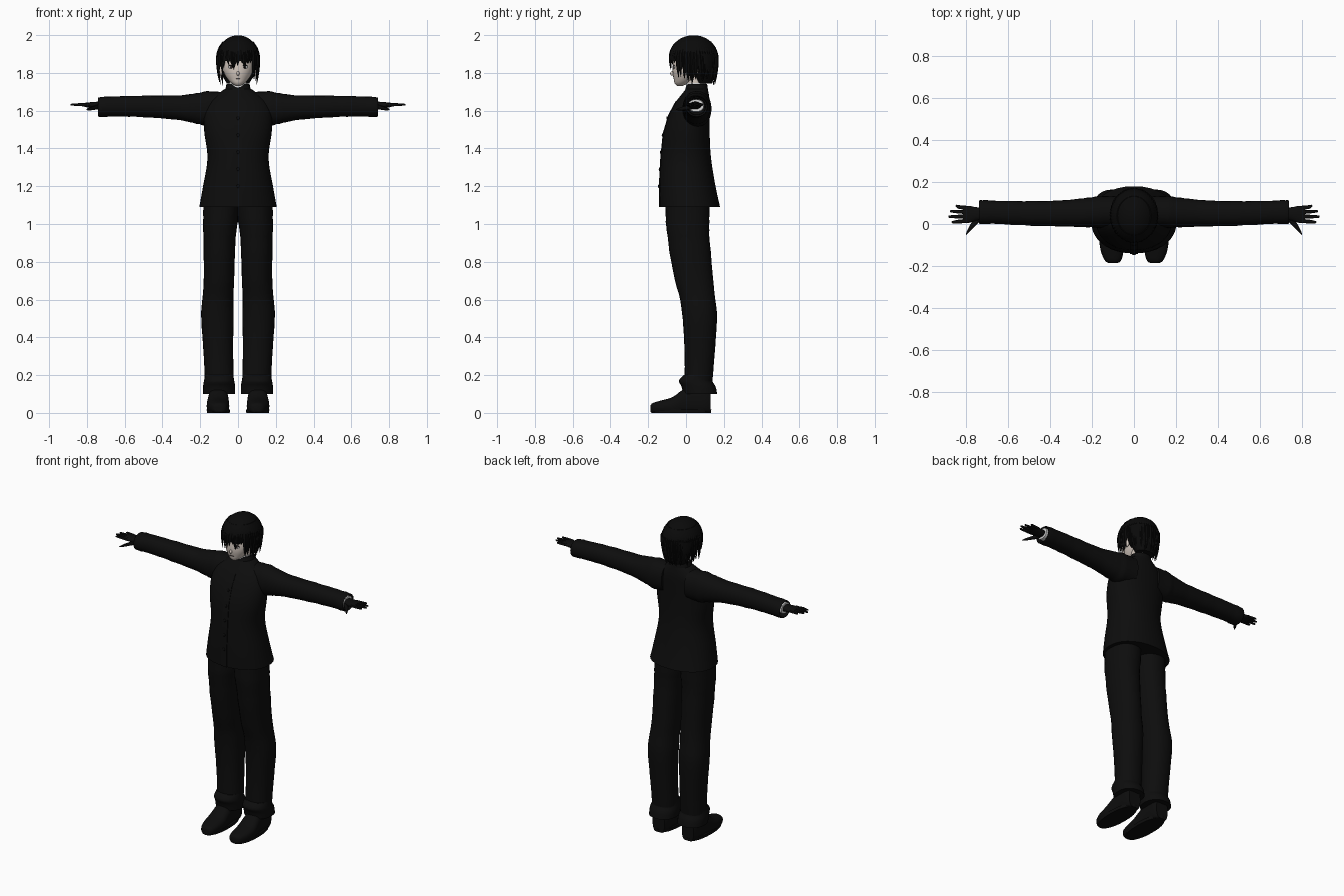
import bpy, bmesh, math, random
from mathutils import Vector

random.seed(4)
cube = bpy.data.objects.get("Cube")
if cube:
    bpy.data.objects.remove(cube)


def material(name, rgb):
    m = bpy.data.materials.new(name)
    m.use_nodes = True
    m.diffuse_color = (*rgb, 1)
    bsdf = m.node_tree.nodes["Principled BSDF"]
    bsdf.inputs["Base Color"].default_value = (*rgb, 1)
    bsdf.inputs["Roughness"].default_value = 0.9
    return m


CLOTH = material("black cloth", (0.004, 0.004, 0.004))
HAIR = material("black hair", (0.003, 0.003, 0.003))
SKIN = material("pale skin", (0.66, 0.58, 0.52))
WHITE = material("white shirt", (0.7, 0.7, 0.7))
LINE = material("dark face line", (0.03, 0.02, 0.02))


def finish(name, bm, mat, mirror=False, angle=45):
    bmesh.ops.recalc_face_normals(bm, faces=bm.faces)
    mesh = bpy.data.meshes.new(name)
    bm.to_mesh(mesh)
    bm.free()
    obj = bpy.data.objects.new(name, mesh)
    bpy.context.collection.objects.link(obj)
    mesh.materials.append(mat)
    if mirror:
        obj.modifiers.new("Mirror", 'MIRROR').use_mirror_merge = False
    bpy.ops.object.select_all(action='DESELECT')
    obj.select_set(True)
    bpy.context.view_layer.objects.active = obj
    bpy.ops.object.shade_smooth_by_angle(angle=math.radians(angle))
    return obj


def refine(rings, sub):
    """Catmull-Rom interpolation between the given sections."""
    out = []
    for i in range(len(rings) - 1):
        p = [rings[max(0, min(len(rings) - 1, i + k))] for k in (-1, 0, 1, 2)]
        for s in range(sub):
            t = s / sub
            out.append([0.5 * (2 * b + (c - a) * t + (2 * a - 5 * b + 4 * c - d) * t ** 2
                               + (3 * b - a - 3 * c + d) * t ** 3) for a, b, c, d in zip(*p)])
    return out + [list(rings[-1])]


def loft(name, axis, rings, mat, mirror=False, n=24, power=2.2, sub=3, floor=False,
         wrinkle=0, ends=True):
    """Sections are (position on axis, centre a, centre b, radius a, radius b)."""
    bm = bmesh.new()
    loops = []
    for t, a, b, ra, rb in refine(rings, sub):
        loop = []
        f = 1 + random.uniform(-wrinkle, wrinkle)
        for k in range(n):
            c, s = math.cos(k * math.tau / n), math.sin(k * math.tau / n)
            u = a + f * ra * math.copysign(abs(c) ** (2 / power), c)
            v = b + f * rb * math.copysign(abs(s) ** (2 / power), s)
            p = {'x': (t, u, v), 'y': (u, t, v), 'z': (u, v, t)}[axis]
            loop.append(bm.verts.new((p[0], p[1], max(0, p[2])) if floor else p))
        loops.append(loop)
    for lo, hi in zip(loops, loops[1:]):
        for k in range(n):
            bm.faces.new((lo[k], lo[k - 1], hi[k - 1], hi[k]))
    if ends:
        bm.faces.new(loops[0])
        bm.faces.new(loops[-1])
    return finish(name, bm, mat, mirror)


# Jacket body with standing collar
loft("jacket", 'z', [
    (1.09, 0, .02, .205, .16), (1.2, 0, .008, .185, .148), (1.35, 0, 0, .161, .132),
    (1.48, 0, .003, .178, .122), (1.58, 0, .018, .18, .107), (1.65, 0, .037, .155, .088),
    (1.69, 0, .05, .105, .07), (1.715, 0, .057, .07, .058)], CLOTH, n=36)
loft("collar", 'z', [(1.69, 0, .056, .073, .063), (1.74, 0, .057, .061, .055)], CLOTH, sub=1)
loft("shirt_collar", 'z', [(1.7, 0, .052, .05, .053), (1.746, 0, .052, .05, .053)], WHITE, sub=1)
loft("neck", 'z', [(1.7, 0, .05, .046, .046), (1.8, 0, .045, .046, .046)], SKIN, sub=1)

# Front overlap and buttons follow the chest slope
bm = bmesh.new()
rows = []
for z, y in ((1.09, -.142), (1.2, -.142), (1.35, -.134), (1.48, -.121), (1.58, -.091), (1.65, -.053)):
    rows.append([bm.verts.new((x, y + dy, z)) for x, dy in ((-.02, .012), (-.02, -.002), (.02, -.002), (.02, .012))])
for lo, hi in zip(rows, rows[1:]):
    for k in range(3):
        bm.faces.new((lo[k], lo[k + 1], hi[k + 1], hi[k]))
finish("front_overlap", bm, CLOTH)
bm = bmesh.new()
for z, y in ((1.2, -.144), (1.29, -.14), (1.38, -.134), (1.47, -.124), (1.56, -.1)):
    ball = bmesh.ops.create_uvsphere(bm, u_segments=10, v_segments=6, radius=.009)["verts"]
    bmesh.ops.scale(bm, vec=(1, .5, 1), verts=ball)
    bmesh.ops.translate(bm, vec=(0, y, z), verts=ball)
finish("buttons", bm, CLOTH)

# Sleeves, cuffs and hands, built on the left and mirrored
loft("sleeve", 'x', [
    (.08, .06, 1.61, .075, .09), (.16, .058, 1.61, .075, .092), (.22, .055, 1.612, .07, .08),
    (.3, .052, 1.615, .064, .066), (.42, .05, 1.62, .06, .06), (.55, .052, 1.623, .058, .056),
    (.66, .056, 1.622, .055, .053), (.735, .057, 1.619, .057, .052),
    (.732, .057, 1.62, .047, .043), (.7, .057, 1.62, .044, .04)],
    CLOTH, True, sub=4, wrinkle=.025)
loft("shirt_cuff", 'x', [(.7, .053, 1.627, .043, .035), (.74, .053, 1.627, .041, .032)],
     WHITE, True, sub=1)
loft("palm", 'x', [
    (.7, .05, 1.628, .028, .024), (.75, .048, 1.628, .032, .019),
    (.79, .046, 1.63, .041, .014), (.815, .046, 1.631, .039, .01)], CLOTH, True, n=16)
for name, y, tip, spread in (("index", .015, .87, -.006), ("middle", .036, .886, -.001),
                             ("ring", .057, .878, .004), ("little", .076, .852, .01)):
    loft(name + "_finger", 'x', [
        (.79, y, 1.631, .01, .01), (.835, y + spread / 2, 1.632, .009, .008),
        (tip - .006, y + spread, 1.632, .006, .005), (tip, y + spread, 1.632, .002, .002)],
        CLOTH, True, n=8, sub=2)
loft("thumb", 'x', [
    (.735, .03, 1.622, .016, .014), (.765, .002, 1.614, .019, .011),
    (.788, -.028, 1.609, .013, .008), (.802, -.05, 1.606, .004, .003)], CLOTH, True, n=10)

# Trousers with turned-up hems
loft("trouser_leg", 'z', [
    (.13, .1, .065, .076, .07), (.2, .1, .068, .076, .074), (.35, .105, .073, .08, .082),
    (.5, .109, .073, .086, .091), (.6, .107, .062, .082, .093), (.7, .101, .043, .081, .102),
    (.85, .099, .022, .083, .109), (.97, .096, .01, .088, .112), (1.03, .092, .008, .092, .115),
    (1.13, .09, .008, .092, .115)], CLOTH, True, wrinkle=.012)
loft("trouser_hem", 'z', [
    (.1, .1, .075, .085, .09), (.14, .1, .066, .085, .09), (.17, .1, .05, .08, .088),
    (.2, .1, .062, .075, .075)], CLOTH, True)

# Shoes with flat soles
loft("shoe", 'y', [
    (-.187, .1, .022, .018, .018), (-.175, .1, .026, .038, .027), (-.13, .104, .03, .054, .036),
    (-.07, .106, .036, .06, .048), (-.02, .105, .053, .056, .068), (.03, .104, .065, .052, .08),
    (.1, .103, .065, .05, .08), (.13, .103, .06, .042, .07)],
    CLOTH, True, floor=True, power=2.5)
loft("shoe_sole", 'z', [(0, .104, -.025, .06, .157), (.018, .104, -.025, .062, .159)],
     CLOTH, True, sub=1)

# Face
loft("face", 'z', [
    (1.731, 0, -.033, .012, .014), (1.745, 0, -.023, .034, .037), (1.768, 0, -.008, .056, .057),
    (1.8, 0, .006, .075, .077), (1.84, 0, .02, .086, .09), (1.92, 0, .03, .082, .09)], SKIN, power=2)


def blob(name, centre, size, mat, mirror=False):
    bm = bmesh.new()
    bmesh.ops.create_uvsphere(bm, u_segments=14, v_segments=8, radius=1)
    bmesh.ops.scale(bm, vec=size, verts=bm.verts)
    bmesh.ops.translate(bm, vec=centre, verts=bm.verts)
    finish(name, bm, mat, mirror)


blob("nose", (0, -.072, 1.797), (.008, .012, .012), SKIN)
blob("mouth", (0, -.0645, 1.768), (.016, .004, .0015), LINE)
blob("eye_white", (.036, -.061, 1.831), (.017, .005, .008), WHITE, True)
blob("iris", (.035, -.065, 1.831), (.007, .003, .008), LINE, True)
blob("upper_lash", (.036, -.063, 1.839), (.019, .005, .002), LINE, True)
blob("ear", (.09, .045, 1.815), (.012, .02, .03), SKIN, True)

# Hair: crown, nape mass and hanging locks
loft("hair_crown", 'z', [
    (1.862, 0, .04, .108, .122), (1.9, 0, .04, .111, .127), (1.94, 0, .04, .098, .113),
    (1.975, 0, .04, .067, .08), (1.993, 0, .04, .035, .042), (1.999, 0, .04, .008, .01)],
    HAIR, n=32, power=2)
loft("hair_back", 'z', [
    (1.745, 0, .098, .06, .04), (1.79, 0, .095, .085, .058), (1.84, 0, .09, .103, .072),
    (1.9, 0, .08, .108, .085)], HAIR, power=2)
bm = bmesh.new()
COUNT = 52
for i in range(COUNT):
    angle = math.tau * i / COUNT
    side = abs((math.degrees(angle) + 180) % 360 - 180)
    tip = 1.84 if side < 42 else 1.79 if side < 70 else 1.755
    tip += random.uniform(-.022, .016)
    lean = random.uniform(-.15, .15)
    loops = []
    for s in range(8):
        t = s / 7
        z = 1.965 + (tip - 1.965) * t
        a = angle + lean * t * t
        out = Vector((math.sin(a), -math.cos(a), 0))
        across = Vector((out.y, -out.x, 0))
        swell = math.sqrt(1 - ((z - 1.87) / .13) ** 2) if z > 1.87 else 1 - 6 * (1.87 - z) ** 2
        p = Vector((.11 * swell * out.x, .04 + .126 * swell * out.y, z))
        w = .016 * (1 - t ** 3) + .0008
        d = .007 * (1 - t ** 3) + .0008
        loops.append([bm.verts.new(p + q) for q in (across * w, out * d, -across * w, -out * d)])
    for lo, hi in zip(loops, loops[1:]):
        for k in range(4):
            bm.faces.new((lo[k], lo[k - 1], hi[k - 1], hi[k]))
    bm.faces.new(loops[0])
    bm.faces.new(loops[-1])
finish("hair_locks", bm, HAIR)
